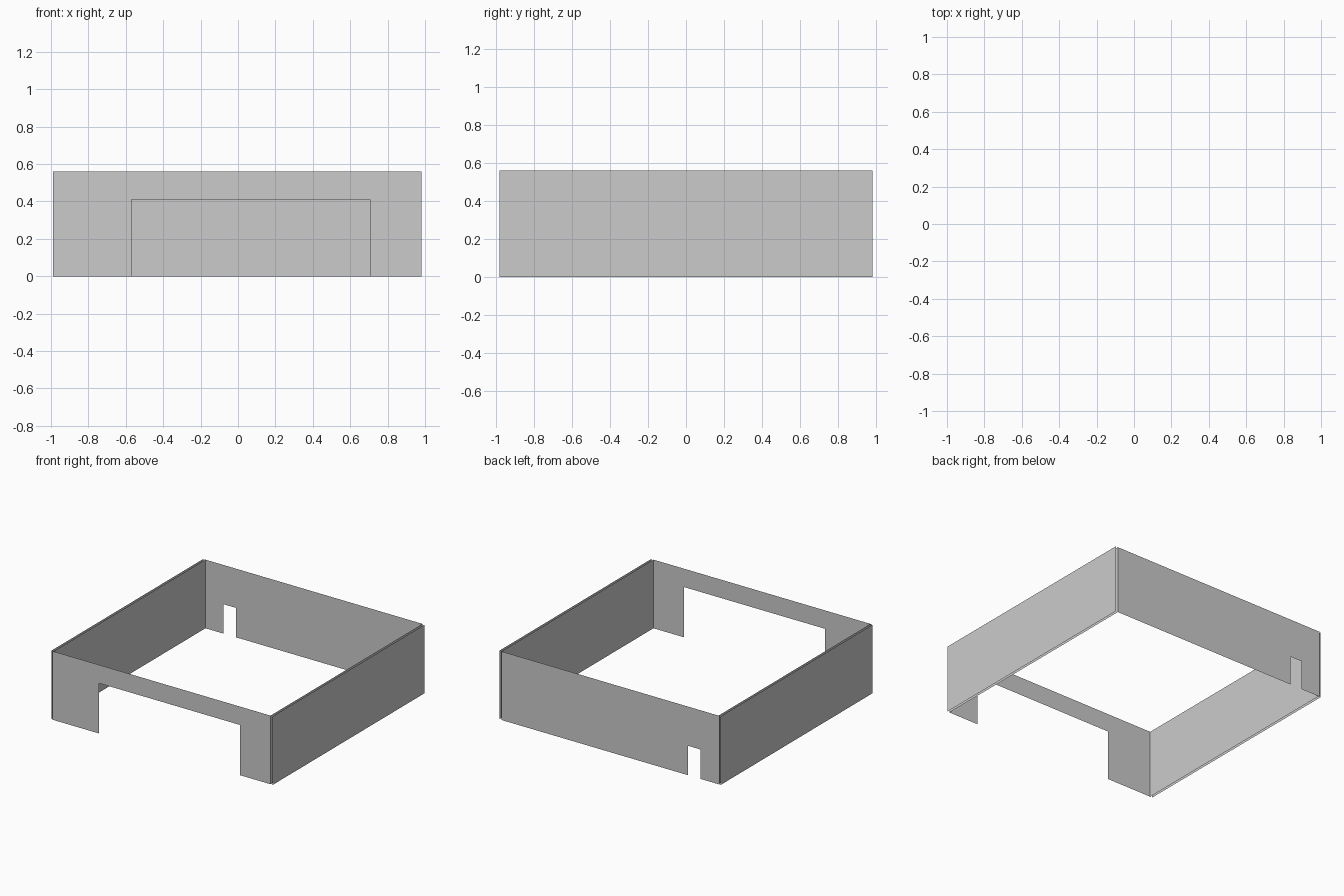
import bpy, bmesh

if "Cube" in bpy.data.objects:
    bpy.data.objects.remove(bpy.data.objects["Cube"])

H = 0.56  # wall height


def grey(name, v):
    m = bpy.data.materials.new(name)
    m.diffuse_color = (v, v, v, 1)
    m.use_nodes = True
    m.node_tree.nodes["Principled BSDF"].inputs["Base Color"].default_value = m.diffuse_color
    return m


LIGHT = grey("light_wall", 0.80)
DARK = grey("dark_band", 0.65)


def wall(name, us, zs, place, band, hole=None, flip=False):
    """Single-sheet wall from a grid of cuts; cells inside the hole are left out."""
    bm = bmesh.new()
    grid = [[bm.verts.new(place(u, z)) for z in zs] for u in us]
    for i in range(len(us) - 1):
        for j in range(len(zs) - 1):
            u, z = (us[i] + us[i + 1]) / 2, (zs[j] + zs[j + 1]) / 2
            if hole and hole[0] < u < hole[1] and z < hole[2]:
                continue
            quad = [grid[i][j], grid[i + 1][j], grid[i + 1][j + 1], grid[i][j + 1]]
            f = bm.faces.new(quad[::-1] if flip else quad)
            f.material_index = 1 if z < band else 0
    loose = [v for v in bm.verts if not v.link_faces]
    bmesh.ops.delete(bm, geom=loose, context='VERTS')
    me = bpy.data.meshes.new(name)
    bm.to_mesh(me)
    bm.free()
    me.materials.append(LIGHT)
    me.materials.append(DARK)
    ob = bpy.data.objects.new(name, me)
    bpy.context.collection.objects.link(ob)
    return ob


# Front wall with the wide doorway
wall("front_wall", [-0.99, -0.57, 0.705, 0.98], [0, 0.40, 0.41, H],
     lambda u, z: (u, -0.98, z), 0.40, hole=(-0.57, 0.705, 0.41))

# Back wall with the narrow slot near the left corner
wall("back_wall", [-0.99, -0.815, -0.705, 0.98], [0, 0.15, 0.24, H],
     lambda u, z: (u, 0.98, z), 0.15, hole=(-0.815, -0.705, 0.24), flip=True)

# Side walls: outer and inner sheets, open along the edges
for side, s in (("left", -1), ("right", 1)):
    for layer, x in (("outer", 1.0), ("inner", 0.98)):
        wall(f"{side}_wall_{layer}", [-0.98, 0.98], [0, 0.15, H],
             lambda u, z, x=x: (s * x, u, z), 0.15,
             flip=(s < 0) == (layer == "outer"))
